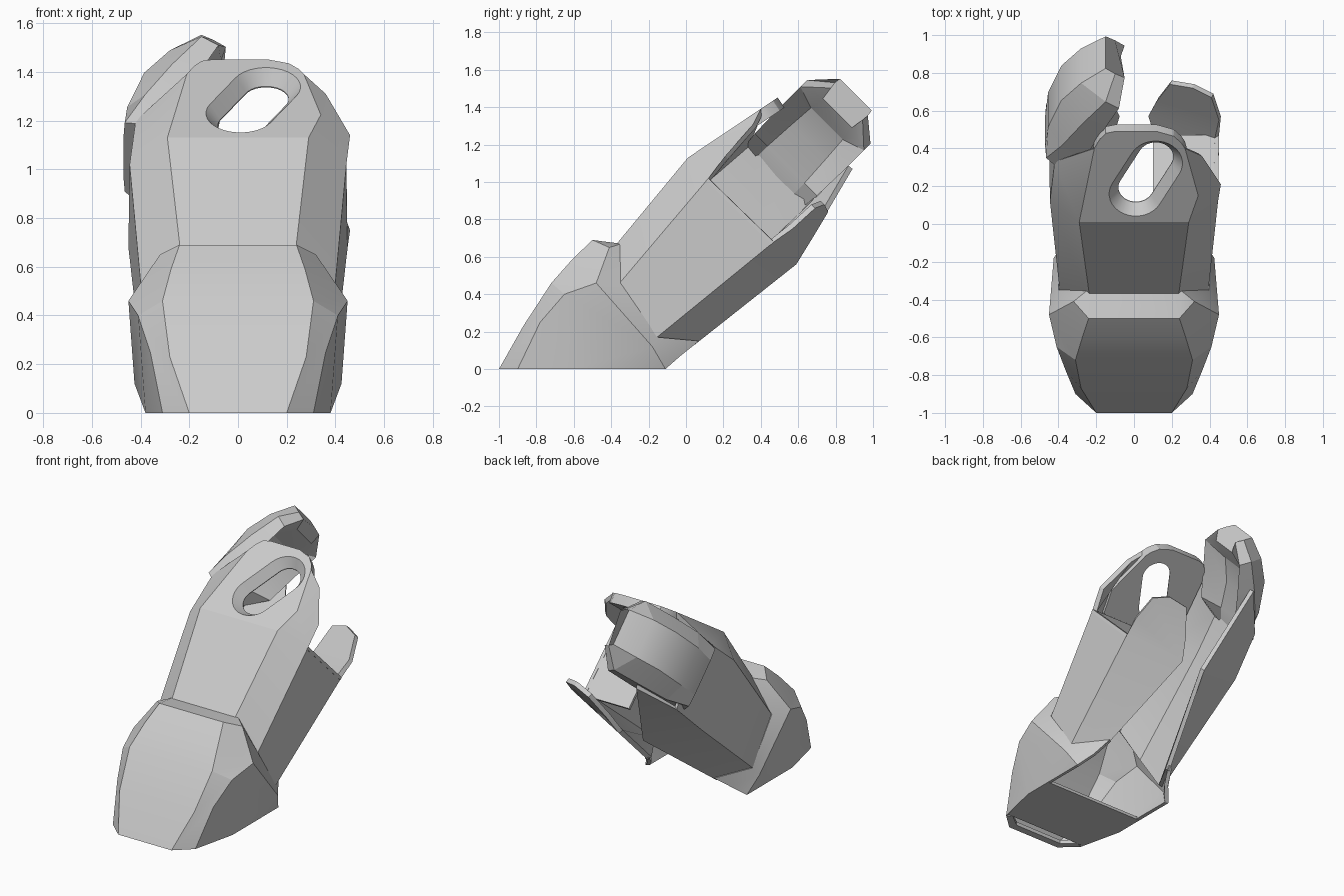
import bpy, bmesh, math
from mathutils import Vector

old = bpy.data.objects.get("Cube")
if old:
    bpy.data.objects.remove(old, do_unlink=True)

grey = bpy.data.materials.new("plain grey")
grey.use_nodes = True
shade = (0.6, 0.6, 0.6, 1)
grey.diffuse_color = shade
grey.node_tree.nodes["Principled BSDF"].inputs["Base Color"].default_value = shade


def mirror(points):
    return [(-x, y, z) for x, y, z in points]


def both(polys):
    return polys + [mirror(p) for p in polys]


def across(a, b):
    """Quad spanning the middle between edge a-b and its mirror image."""
    return [a, b] + mirror([b, a])


def make(name, polys, inner=None):
    """Weld polygons into a mesh; normals point away from the inner point."""
    bm = bmesh.new()
    for poly in polys:
        bm.faces.new([bm.verts.new(p) for p in poly])
    bmesh.ops.remove_doubles(bm, verts=bm.verts, dist=0.001)
    bmesh.ops.recalc_face_normals(bm, faces=bm.faces)
    if inner:
        vote = sum((f.calc_center_median() - Vector(inner)).dot(f.normal) * f.calc_area()
                   for f in bm.faces)
        if vote < 0:
            bmesh.ops.reverse_faces(bm, faces=bm.faces)
    mesh = bpy.data.meshes.new(name)
    bm.to_mesh(mesh)
    bm.free()
    obj = bpy.data.objects.new(name, mesh)
    bpy.context.collection.objects.link(obj)
    mesh.materials.append(grey)
    return obj


def finish(obj, thickness=0, cutter=None):
    """Thicken inward, cut, and keep the facet edges sharp."""
    bpy.ops.object.select_all(action='DESELECT')
    obj.select_set(True)
    bpy.context.view_layer.objects.active = obj
    if thickness:
        mod = obj.modifiers.new("wall", 'SOLIDIFY')
        mod.thickness = thickness
        mod.offset = -1
        bpy.ops.object.modifier_apply(modifier=mod.name)
    if cutter:
        mod = obj.modifiers.new("slot", 'BOOLEAN')
        mod.operation = 'DIFFERENCE'
        mod.solver = 'EXACT'
        mod.object = cutter
        bpy.ops.object.modifier_apply(modifier=mod.name)
        bpy.data.objects.remove(cutter, do_unlink=True)
    bpy.ops.object.shade_smooth_by_angle(angle=math.radians(20))


def loft(rings):
    """Side quads between closed rings plus both end caps."""
    polys = [rings[0], rings[-1]]
    for lower, upper in zip(rings, rings[1:]):
        n = len(lower)
        for i in range(n):
            j = (i + 1) % n
            polys.append([lower[i], lower[j], upper[j], upper[i]])
    return polys


# Toe cap: front ridge, side ridge, heel and rear rim
front = [(.2, -1, 0), (.28, -.87, .23), (.31, -.72, .46), (.275, -.605, .59), (.24, -.5, .69)]
ridge = [(.31, -.9, 0), (.36, -.78, .25), (.41, -.65, .4), (.45, -.48, .46)]
corner, lip = (.32, -.41, .65), (.24, -.345, .67)
rim_side, rim_low, rim_end = (.4, -.35, .46), (.39, -.15, .17), (.26, .07, .15)
sole_edge, heel = (.38, -.6, 0), (.38, -.11, 0)
heel_side, heel_end = (.425, -.18, .12), (.31, -.03, .07)
lip_front, lip_side = (.18, -.95, 0), (.27, -.88, 0)
cap = [
    [front[0], ridge[0], ridge[1], front[1]],
    [front[1], ridge[1], ridge[2], front[2]],
    [front[2], ridge[2], ridge[3]],
    [front[2], ridge[3], front[3]],
    [front[3], ridge[3], corner, front[4]],
    [front[4], corner, lip],
    [corner, ridge[3], rim_side, lip],
    [ridge[0], ridge[1], sole_edge],
    [ridge[1], ridge[2], sole_edge],
    [ridge[2], ridge[3], heel_side, sole_edge],
    [sole_edge, heel_side, heel],
    [heel, heel_side, heel_end],
    [ridge[3], heel_side, rim_low, rim_side],
    [heel_side, heel_end, rim_end, rim_low],
    [front[0], ridge[0], lip_side, lip_front],
]
spans = [across(a, b) for a, b in zip([lip_front] + front, front + [lip])]
finish(make("toe_cap", both(cap) + spans, (0, -.45, .3)), 0.025)

# Sole plate, leaving the front and the heel open
sole_half = [(.31, -.88, 0), sole_edge, (.38, -.4, 0)]
finish(make("sole", [sole_half + mirror(sole_half)[::-1]], (0, -.5, .3)), 0.02)


# Shaft shell with an open underside
def flap_point(x, y):
    return (x, y, 1.13 + (y - .01) * .67)


a0, a1 = (.23, -.42, .61), flap_point(.29, .01)
b0, b1 = (.39, -.38, .43), (.445, .12, 1.02)
c0, c1 = (.39, -.18, .15), (.45, .47, .68)
d0, d1 = (.26, .04, .125), (.09, .59, .56)
shaft = both([
    [a0, b0, b1, a1],
    [b0, c0, c1, b1],
    [c0, d0, d1, c1],
])
shaft.append(across(a0, a1))
# Shoulder facets differ slightly between the two sides
shoulder = (.42, .33, 1.2)
shaft.append([a1, b1, (.46, .21, 1.14), (.36, .36, 1.31), flap_point(.27, .4), flap_point(.34, .15)])
shaft.append(mirror([a1, b1, shoulder, flap_point(.21, .4)]))
# Rounded tongue on one side, longer wall and spike on the other
shaft.append([c1, (.46, .57, .75), (.42, .69, .86), (.32, .74, .88),
              (.2, .76, .84), (.13, .67, .69), d1])
wall_low, wall_top = (.42, .7, .9), (.42, .5, 1.27)
shaft.append(mirror([b1, c1, wall_low, wall_top, shoulder]))
shaft.append(mirror([c1, wall_low, (.25, .89, 1.07), d1]))
finish(make("shaft", shaft, (0, .15, .65)), 0.03)

# Ledge closing the shaft behind the short wall
ledge = [b1, c1, (.1, c1[1], c1[2]), (.1, b1[1], b1[2])]
finish(make("inner_ledge", [ledge], (.2, .1, .6)), 0.02)

# Top flap with a flared slot
outline = [(.29, .01), (.34, .15), (.27, .4), (.25, .43), (.21, .465), (.12, .49),
           (-.1, .49), (-.15, .48), (-.18, .45), (-.21, .4), (-.29, .01)]
flap = make("top_flap", [[flap_point(x, y) for x, y in outline]], (0, .4, .8))

origin = Vector(flap_point(0, .01))
along = (Vector(flap_point(0, 1)) - origin).normalized()
side = Vector((1, 0, 0))
normal = side.cross(along)


def capsule(radius, height, steps=16):
    """Slanted capsule outline lying parallel to the flap."""
    low, high = (.01, .18), (.115, .375)
    turn = math.atan2(high[1] - low[1], high[0] - low[0])
    ring = []
    for centre, start in ((high, turn - math.pi / 2), (low, turn + math.pi / 2)):
        for i in range(steps + 1):
            t = start + math.pi * i / steps
            u = centre[0] + radius * math.cos(t)
            v = centre[1] + radius * math.sin(t)
            ring.append(origin + side * u + along * v + normal * height)
    return ring


cutter = make("slot_cutter", loft([capsule(.158, .02), capsule(.093, -.06), capsule(.093, -.15)]))
cutter.hide_render = True
finish(flap, 0.065, cutter)


# Curved guard plate with a hollow inside, wrapping over one side of the open end
def guard_point(x, axial, lateral):
    lateral -= .395
    r = math.sqrt(2)
    return (x, (axial + lateral) / r, (axial - lateral) / r)


# Half sections of x, axial, lateral: crown, shoulder, rim, hollow
sections = [
    [(-.47, 1.09, .12), (-.465, 1.09, .2), (-.42, 1.06, .225), (-.41, 1.06, .14)],
    [(-.455, 1.25, .13), (-.38, 1.22, .235), (-.25, 1.15, .235), (-.36, 1.15, .14)],
    [(-.385, 1.45, .13), (-.27, 1.39, .24), (-.17, 1.32, .24), (-.3, 1.32, .13)],
    [(-.28, 1.58, .13), (-.15, 1.55, .24), (-.08, 1.5, .24), (-.2, 1.46, .12)],
    [(-.15, 1.68, .12), (-.1, 1.645, .125), (-.05, 1.61, .12), (-.07, 1.54, .11)],
]
rings = [[guard_point(*p) for p in half]
         + [guard_point(x, a, -w) for x, a, w in reversed(half)] for half in sections]
finish(make("guard_plate", loft(rings)))
